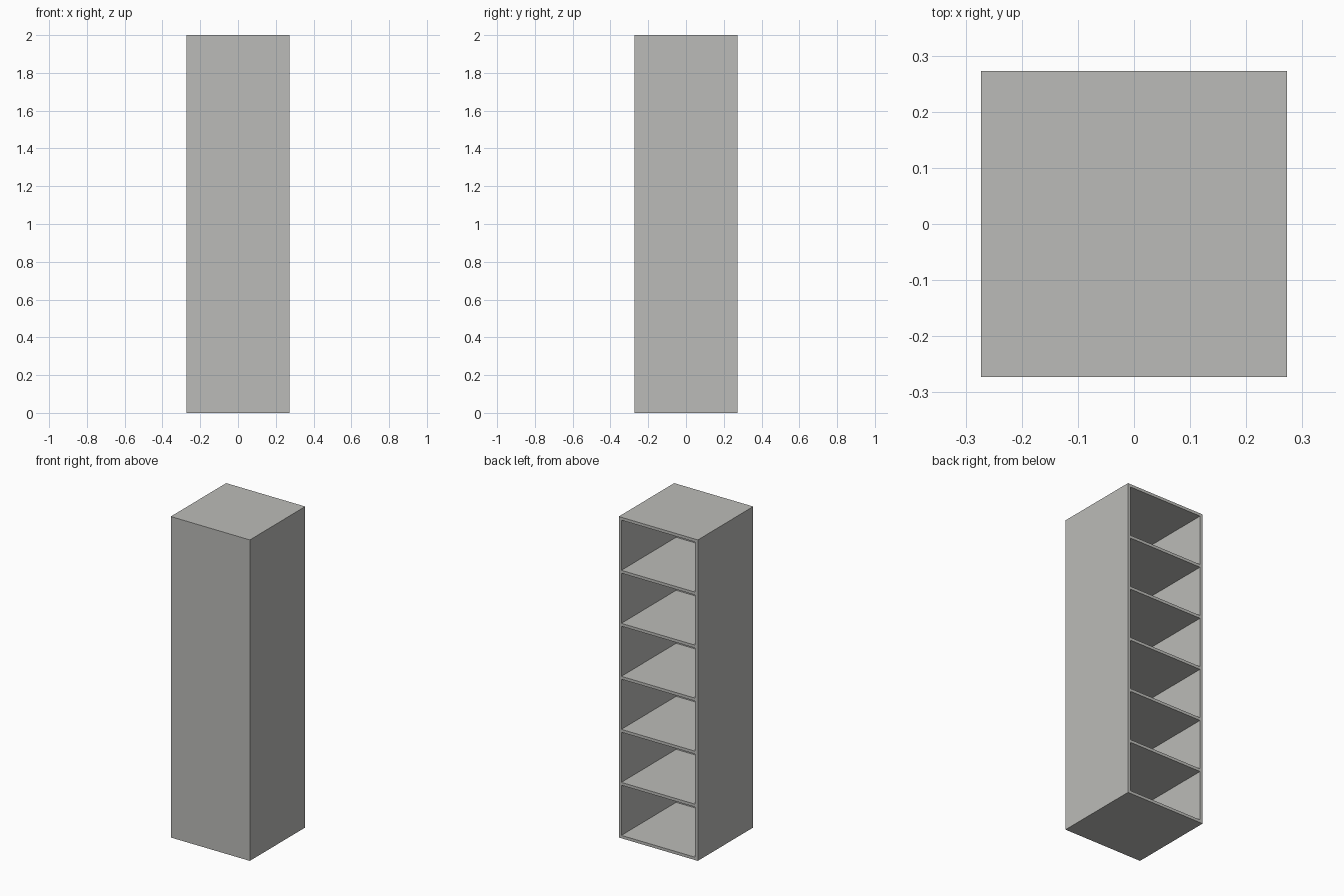
import bpy

if "Cube" in bpy.data.objects:
    bpy.data.objects.remove(bpy.data.objects["Cube"])

W, D, H = 0.545, 0.545, 2.0   # overall size
T = 0.018                     # board thickness
P = 0.006                     # thin closing panel on the front
SHELVES = 5

mat = bpy.data.materials.new("light grey")
mat.diffuse_color = (0.5, 0.5, 0.48, 1)
mat.use_nodes = True
mat.node_tree.nodes["Principled BSDF"].inputs["Base Color"].default_value = mat.diffuse_color


def board(name, size, loc):
    bpy.ops.mesh.primitive_cube_add(size=1, location=loc)
    ob = bpy.context.object
    ob.name = name
    ob.scale = size
    bpy.ops.object.transform_apply(location=False, rotation=False, scale=True)
    ob.data.materials.append(mat)
    return ob


# full-height side boards
for side, s in (("left", -1), ("right", 1)):
    board(side + "_side", (T, D, H), (s * (W - T) / 2, 0, H / 2))

# thin panel closing the front; the back stays open
inner = W - 2 * T
board("front_panel", (inner, P, H), (0, -(D - P) / 2, H / 2))

# bottom, evenly spaced shelves and top
pitch = (H - T) / (SHELVES + 1)
for i in range(SHELVES + 2):
    name = "bottom" if i == 0 else "top" if i == SHELVES + 1 else f"shelf_{i}"
    board(name, (inner, D - P, T), (0, P / 2, T / 2 + i * pitch))
